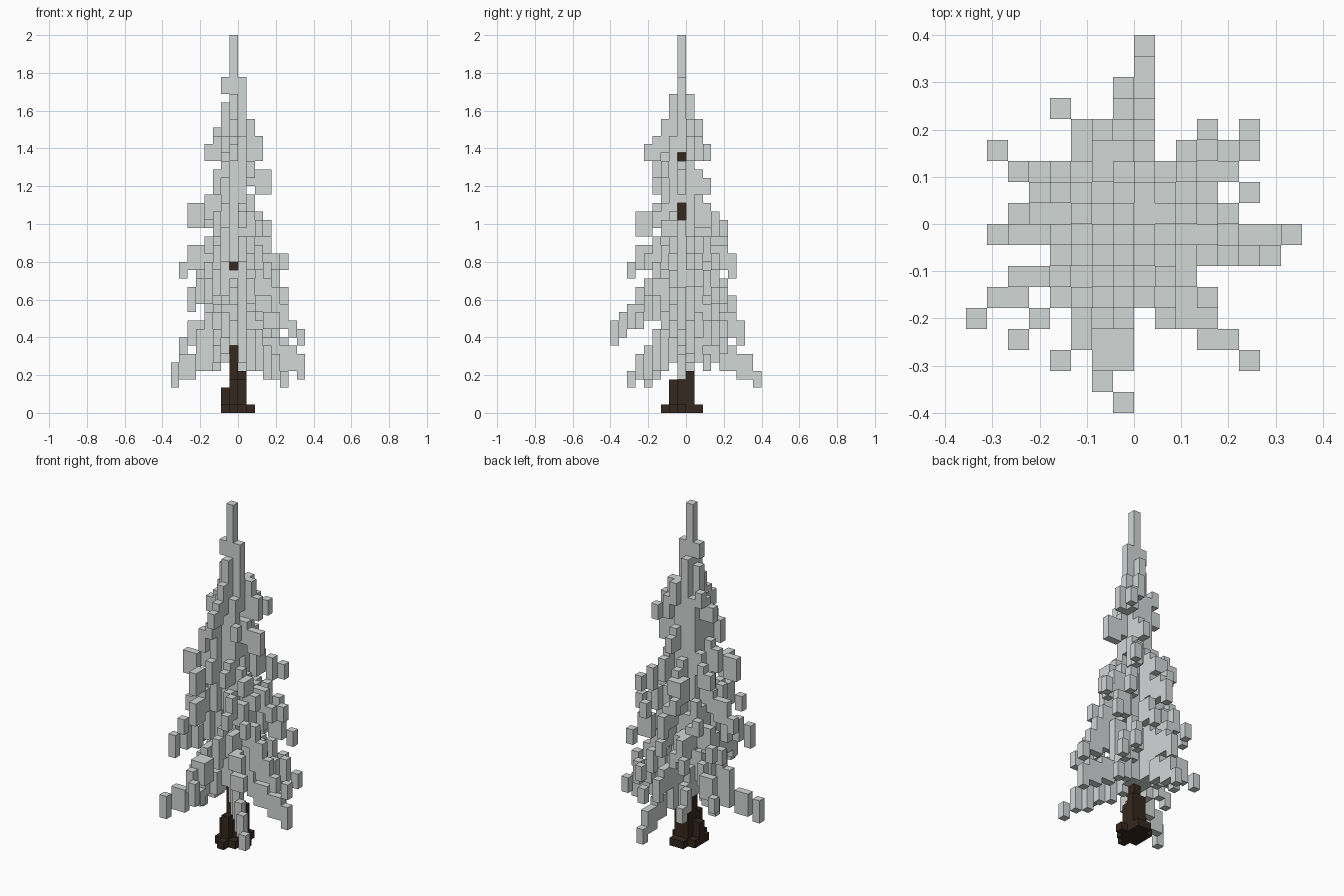
import bpy
import bmesh
from mathutils import Vector

cube = bpy.data.objects.get("Cube")
if cube:
    bpy.data.objects.remove(cube, do_unlink=True)

V = 2 / 45            # edge of one block
AXIS = (-1, -1)       # block column of the stem
TOP = 45


def material(name, color):
    mat = bpy.data.materials.new(name)
    mat.use_nodes = True
    mat.diffuse_color = color
    bsdf = mat.node_tree.nodes["Principled BSDF"]
    bsdf.inputs["Base Color"].default_value = color
    bsdf.inputs["Roughness"].default_value = 0.9
    return mat


def block_object(name, cells, mat, hidden):
    """Skin a set of blocks, keeping only their outer faces."""
    bm = bmesh.new()
    verts = {}

    def vert(p):
        key = tuple(round(c) for c in p)
        if key not in verts:
            verts[key] = bm.verts.new(Vector(key) * V)
        return verts[key]

    for cell in sorted(cells):
        for axis in range(3):
            for side in (0, 1):
                near = list(cell)
                near[axis] += 2 * side - 1
                if tuple(near) in cells or tuple(near) in hidden:
                    continue
                u, w = Vector(), Vector()
                u[(axis + 1) % 3] = w[(axis + 2) % 3] = 1
                base = Vector(cell)
                base[axis] += side
                ring = [base, base + u, base + u + w, base + w]
                if not side:
                    ring.reverse()
                bm.faces.new([vert(p) for p in ring])
    mesh = bpy.data.meshes.new(name)
    bm.to_mesh(mesh)
    bm.free()
    mesh.materials.append(mat)
    obj = bpy.data.objects.new(name, mesh)
    bpy.context.scene.collection.objects.link(obj)


def column(x, y, low, high):
    return {(x, y, z) for z in range(low, high)}


def branch(z, x, y, tip_tall=2):
    """A drooping row of columns, tall at the stem and short at the tip."""
    cells = set()
    dx, dy = x - AXIS[0], y - AXIS[1]
    steps = max(abs(dx), abs(dy))
    slope = 0.6 if z < 20 else 0.4
    for i in range(1, steps + 1):
        t = i / steps
        low = z + int((steps - i) * slope + 0.5)
        tall = tip_tall if i == steps else 3 + (t < 0.5)
        cells |= column(AXIS[0] + round(dx * t), AXIS[1] + round(dy * t),
                        low, low + tall)
    return cells


# Trunk: stem, buttresses and a spreading foot
trunk = column(*AXIS, 0, 34)
trunk |= column(-1, -2, 0, 4) | column(-2, -1, 0, 3)
trunk |= column(-1, 0, 0, 5) | column(0, -1, 0, 4) | column(0, 0, 0, 5)
for foot in ((-2, -2), (0, -2), (1, -1), (-1, -3), (-1, 1), (-2, 0), (0, 1)):
    trunk |= column(*foot, 0, 1)

# Branch tips, grouped by height; a third number makes a longer tip
tiers = {
    3: [(-8, -5, 3), (5, -7), (0, 8)],
    4: [(7, -1, 3)],
    5: [(-3, 4), (4, 2), (-5, 0)],
    6: [(3, -5), (-3, -5)],
    7: [(-7, 3), (5, 4)],
    8: [(-1, 6, 3), (-5, -3)],
    9: [(-2, -8, 3), (6, -2), (3, 4)],
    10: [(4, -6), (-2, -6)],
    12: [(-6, -6, 3), (-4, 5), (2, -5), (-6, 0), (-2, 4)],
    13: [(5, 3), (-6, 2), (0, 4), (4, -2)],
    16: [(-7, -1), (-4, -7), (-1, 5, 3), (3, -4), (-4, 2)],
    17: [(4, 0), (3, 3), (1, -5)],
    19: [(3, -2), (-2, 4), (-4, -3)],
    21: [(-3, -6, 3), (3, 4), (2, -3), (-1, 3)],
    22: [(-6, -3, 3), (-5, 1), (0, -4)],
    26: [(3, -1, 3), (-3, -4, 3), (0, 2)],
    28: [(-2, -4), (1, -3)],
    30: [(-4, -1), (-1, -5), (2, 2), (2, 0, 3)],
    32: [(1, 0, 3), (-1, -3, 3), (-3, 0), (0, 1, 3)],
}
leaves = set()
for height, tips in tiers.items():
    for tip in tips:
        leaves |= branch(height, *tip)

# Sprigs hanging sideways off a few branches
for x, y, low in ((-1, -9, 8), (-1, -7, 10), (-1, -6, 10), (3, -6, 10),
                  (7, -1, 8), (5, 1, 17)):
    leaves |= column(x, y, low, low + 2 + (x < 0))

# Foliage hugging the stem, and the slender leader
for x in (-2, -1, 0):
    for y in (-2, -1, 0):
        beside = x == -1 or y == -1
        leaves |= column(x, y, 7, 37 if beside else 33)
leaves |= column(-1, -2, 35, 38) | column(-1, 0, 35, 38)
leaves |= column(-2, -1, 38, 40) | column(0, -1, 37, 40)
leaves |= column(*AXIS, 34, TOP)

# Small gaps where the stem shows through
leaves = {(x, y, z) for x, y, z in leaves
          if not (x > -1 and y == -1 and z in (23, 24, 30))
          and not (x == -1 and y < -1 and z in (6, 7, 17))}
leaves -= trunk

bark = material("dark_bark", (0.036, 0.021, 0.013, 1))
needles = material("grey_needles", (0.65, 0.68, 0.675, 1))
block_object("trunk", trunk, bark, leaves)
block_object("foliage", leaves, needles, trunk)
